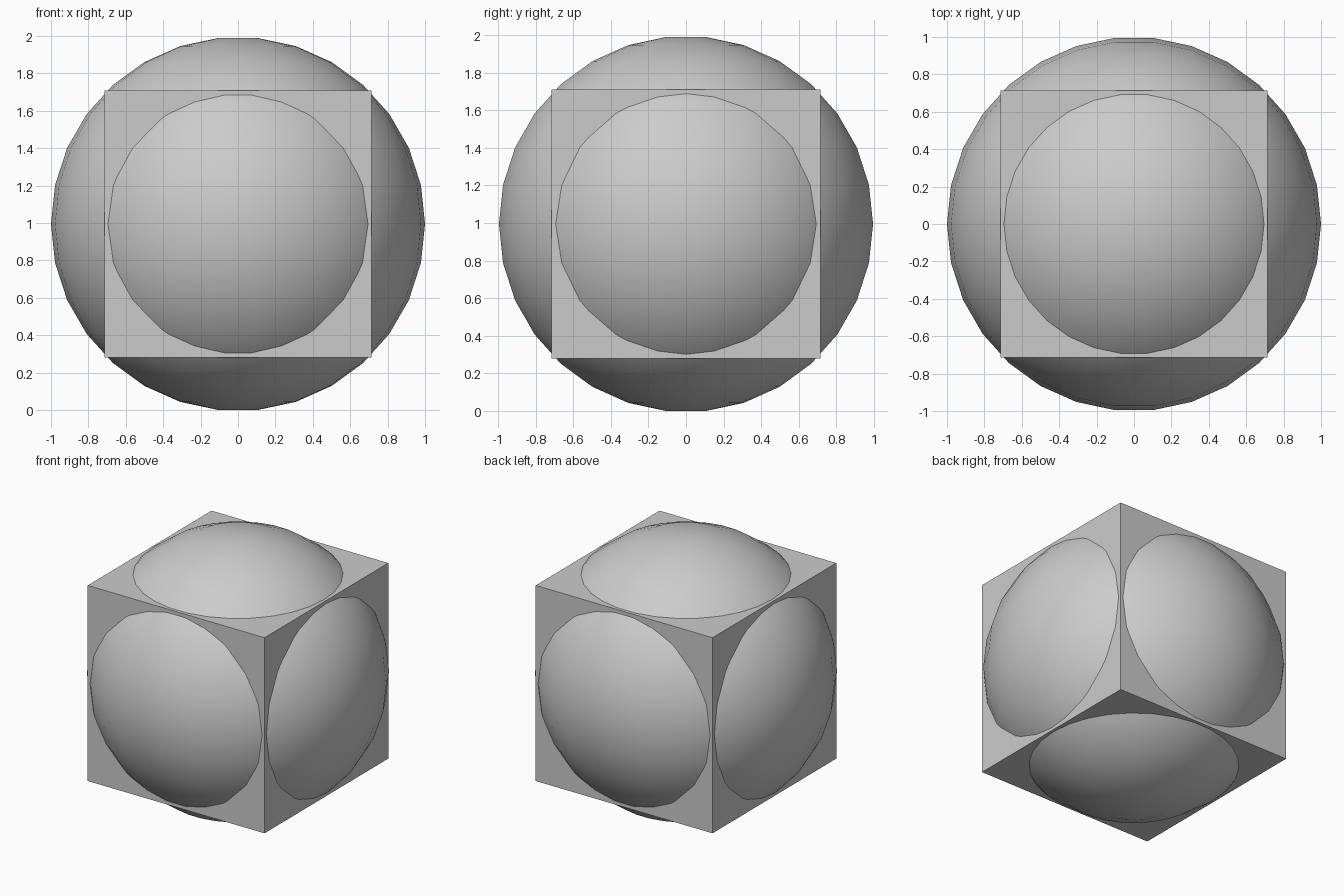
import bpy
import bmesh
from math import cos, sin, radians

RADIUS = 1.0
SEGMENTS = 30
STEP = 360 / SEGMENTS
TOP_LATITUDE = 90 - STEP / 2
CENTRE_Z = RADIUS * sin(radians(TOP_LATITUDE))
CUBE_SIZE = RADIUS * 10 / 7

default = bpy.data.objects.get("Cube")
if default:
    bpy.data.objects.remove(default, do_unlink=True)

# One plain grey for everything
grey = bpy.data.materials.new("light grey")
grey.use_nodes = True
colour = (0.6, 0.6, 0.6, 1)
grey.diffuse_color = colour
grey.node_tree.nodes["Principled BSDF"].inputs["Base Color"].default_value = colour


def add_part(name, bm):
    bmesh.ops.recalc_face_normals(bm, faces=bm.faces)
    mesh = bpy.data.meshes.new(name)
    bm.to_mesh(mesh)
    bm.free()
    mesh.materials.append(grey)
    part = bpy.data.objects.new(name, mesh)
    part.location.z = CENTRE_Z
    bpy.context.collection.objects.link(part)
    return part


# Cube block
bm = bmesh.new()
bmesh.ops.create_cube(bm, size=CUBE_SIZE)
add_part("cube_block", bm)

# Ball: stacked rings with a ring on the equator and small flat caps
bm = bmesh.new()
rings = []
for i in range(SEGMENTS // 2):
    lat = radians(-TOP_LATITUDE + i * STEP)
    rings.append([bm.verts.new((RADIUS * cos(lat) * cos(radians(j * STEP)),
                                RADIUS * cos(lat) * sin(radians(j * STEP)),
                                RADIUS * sin(lat))) for j in range(SEGMENTS)])
for low, high in zip(rings, rings[1:]):
    for j in range(SEGMENTS):
        k = (j + 1) % SEGMENTS
        bm.faces.new((low[j], low[k], high[k], high[j]))
bm.faces.new(rings[0])
bm.faces.new(rings[-1])
ball = add_part("ball", bm)

# Smooth the ball, keep the block flat
bpy.ops.object.select_all(action="DESELECT")
ball.select_set(True)
bpy.context.view_layer.objects.active = ball
bpy.ops.object.shade_smooth_by_angle(angle=radians(30))
